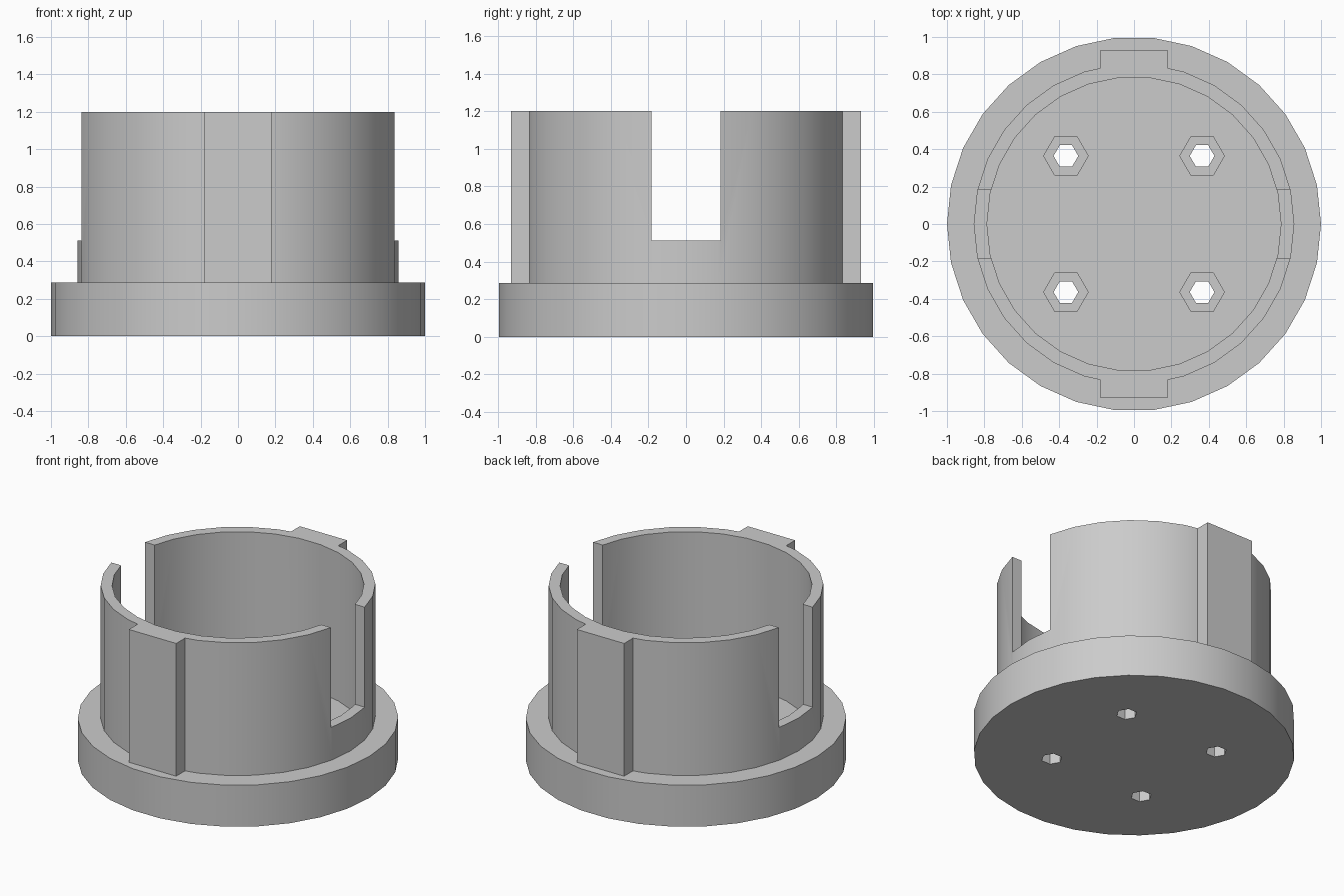
import bpy
import math

if "Cube" in bpy.data.objects:
    bpy.data.objects.remove(bpy.data.objects["Cube"], do_unlink=True)

# Single grey material
GREY = (0.6, 0.6, 0.6, 1.0)
grey = bpy.data.materials.new("light grey")
grey.use_nodes = True
grey.diffuse_color = GREY
grey.node_tree.nodes["Principled BSDF"].inputs["Base Color"].default_value = GREY

SIDES = 30
BASE_TOP, FLOOR, TOP = 0.286, 0.179, 1.2


def prism(name, radius, z0, z1, sides=SIDES, x=0, y=0):
    """Upright prism with a vertex on +x."""
    bpy.ops.mesh.primitive_cylinder_add(vertices=sides, radius=radius, depth=z1 - z0,
                                        location=(x, y, (z0 + z1) / 2),
                                        rotation=(0, 0, math.pi / 2))
    obj = bpy.context.object
    obj.name = name
    bpy.ops.object.transform_apply(location=True, rotation=True, scale=True)
    obj.data.materials.append(grey)
    return obj


def box(name, lo, hi):
    bpy.ops.mesh.primitive_cube_add(size=1, location=[(a + b) / 2 for a, b in zip(lo, hi)])
    obj = bpy.context.object
    obj.name = name
    obj.scale = [b - a for a, b in zip(lo, hi)]
    bpy.ops.object.transform_apply(location=True, rotation=True, scale=True)
    obj.data.materials.append(grey)
    return obj


def combine(target, other, operation):
    """Apply a boolean and discard the second object."""
    mod = target.modifiers.new("combine", 'BOOLEAN')
    mod.operation = operation
    mod.solver = 'EXACT'
    mod.object = other
    bpy.ops.object.select_all(action='DESELECT')
    bpy.context.view_layer.objects.active = target
    target.select_set(True)
    bpy.ops.object.modifier_apply(modifier=mod.name)
    bpy.data.objects.remove(other, do_unlink=True)


# Flanged base with the cup wall rising from it
cup = prism("flanged_cup", 1.0, 0, BASE_TOP)
combine(cup, prism("wall", 0.857, 0.1, TOP), 'UNION')

# Locating tabs at front and back
for s in (-1, 1):
    y0, y1 = sorted((s * 0.6, s * 0.93))
    combine(cup, box("tab", (-0.18, y0, 0.2), (0.18, y1, TOP)), 'UNION')

# Hollow interior
combine(cup, prism("cavity", 0.786, FLOOR, TOP + 0.2), 'DIFFERENCE')

# Open slots through the left and right walls
combine(cup, box("slots", (-1.2, -0.183, 0.512), (1.2, 0.183, TOP + 0.2)), 'DIFFERENCE')

# Four hexagonal screw holes with nut recesses
for x in (-0.364, 0.364):
    for y in (-0.364, 0.364):
        combine(cup, prism("recess", 0.119, 0.08, 0.3, 6, x, y), 'DIFFERENCE')
        combine(cup, prism("hole", 0.066, -0.1, 0.3, 6, x, y), 'DIFFERENCE')

bpy.ops.object.select_all(action='DESELECT')
bpy.context.view_layer.objects.active = cup
cup.select_set(True)
bpy.ops.object.shade_smooth_by_angle(angle=math.radians(25))
